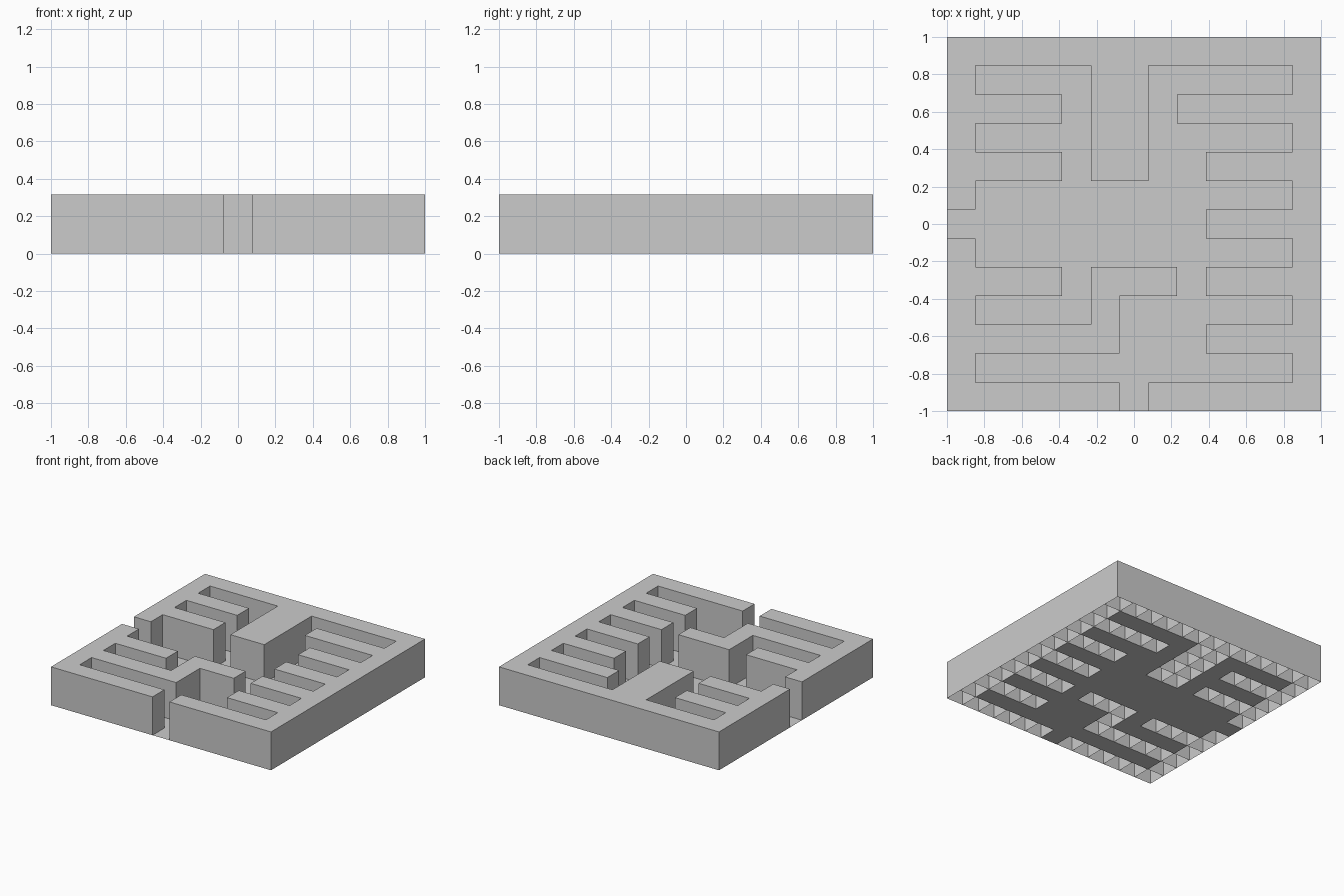
import bpy, bmesh

if "Cube" in bpy.data.objects:
    bpy.data.objects.remove(bpy.data.objects["Cube"])

# Plan of the maze, back row first: '#' is a wall block, '.' is open floor
PLAN = [
    "#############",
    "#....##.....#",
    "####.##.#####",
    "#....##.....#",
    "####.##..####",
    "#...........#",
    ".........####",
    "#...........#",
    "####.###.####",
    "#....#......#",
    "######...####",
    "#...........#",
    "######.######",
]
N = len(PLAN)
CELL = 2.0 / N
HEIGHT = 0.315


def corners(row, col, z):
    """Four corners of a plan cell, counter-clockwise from above."""
    x, y = -1 + col * CELL, 1 - (row + 1) * CELL
    return [(x, y, z), (x + CELL, y, z), (x + CELL, y + CELL, z), (x, y + CELL, z)]


def add_part(name, kind, build_cell):
    """Build one mesh from every plan cell of the given kind."""
    bm = bmesh.new()
    verts = {}

    def face(points):
        vs = []
        for p in points:
            key = tuple(round(c, 4) for c in p)
            if key not in verts:
                verts[key] = bm.verts.new(p)
            vs.append(verts[key])
        # neighbouring blocks share their partition
        if bm.faces.get(vs) is None:
            bm.faces.new(vs)

    for r, line in enumerate(PLAN):
        for c, ch in enumerate(line):
            if ch == kind:
                build_cell(face, r, c)
    mesh = bpy.data.meshes.new(name)
    bm.to_mesh(mesh)
    bm.free()
    obj = bpy.data.objects.new(name, mesh)
    bpy.context.collection.objects.link(obj)
    return obj


def wall_block(face, r, c):
    # hollow block: top and four sides, open underneath
    low, high = corners(r, c, 0), corners(r, c, HEIGHT)
    face(high)
    for i in range(4):
        j = (i + 1) % 4
        face([low[i], low[j], high[j], high[i]])


def floor_tile(face, r, c):
    face(corners(r, c, 0))


add_part("maze_walls", "#", wall_block)
add_part("maze_floor", ".", floor_tile)
